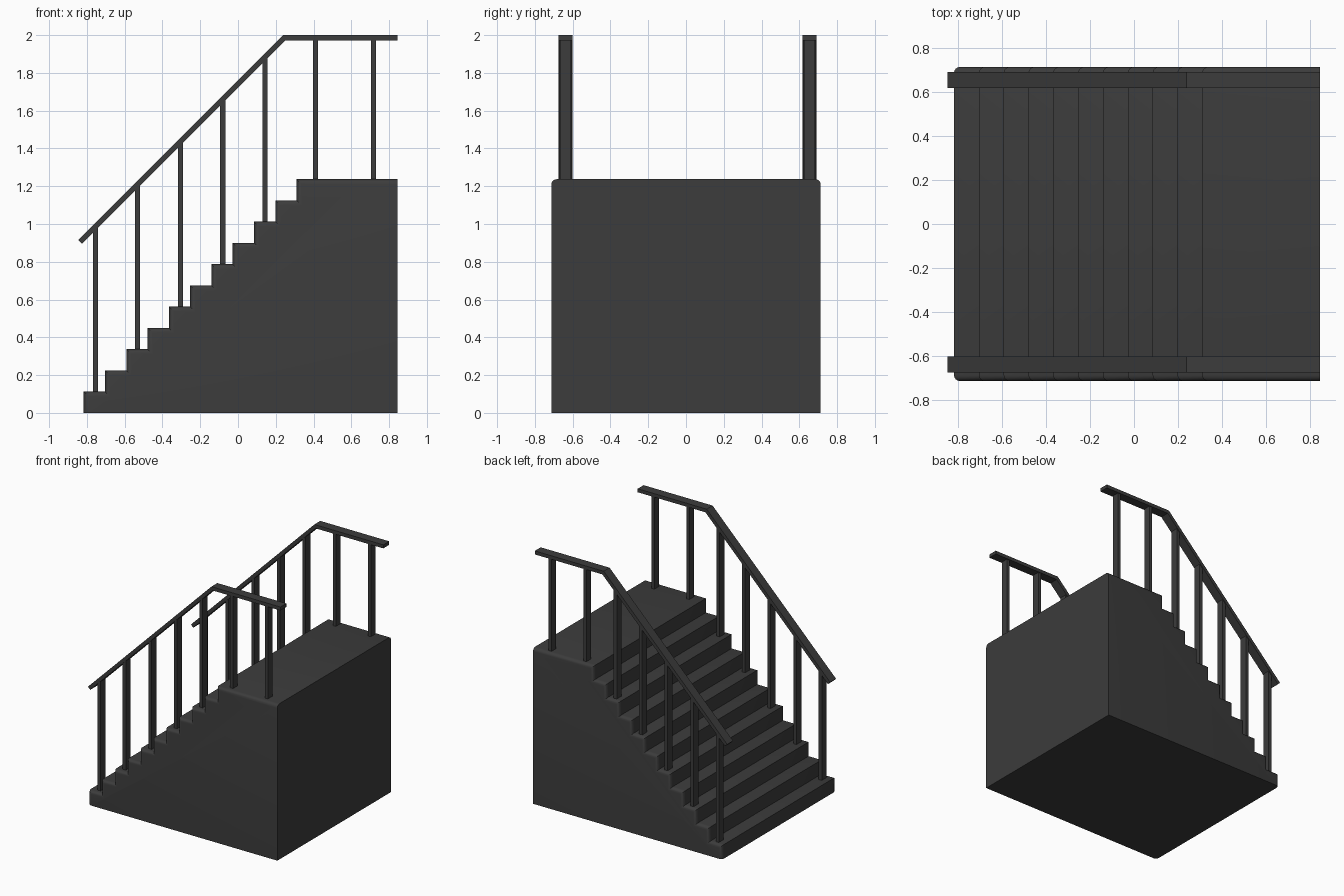
import bpy, bmesh, math
from mathutils import Vector

cube = bpy.data.objects.get("Cube")
if cube:
    bpy.data.objects.remove(cube, do_unlink=True)

mat = bpy.data.materials.new("charcoal_grey")
mat.use_nodes = True
COLOUR = (0.045, 0.045, 0.045, 1)
mat.diffuse_color = COLOUR
mat.node_tree.nodes["Principled BSDF"].inputs["Base Color"].default_value = COLOUR

FRONT, BACK = -0.817, 0.845
STEPS, RUN, HEIGHT = 11, 0.1127, 1.237
RISE = HEIGHT / STEPS
HALF_WIDTH = 0.713


def extrude_profile(name, points, y0, y1, round_edge=None, radius=0.027):
    """Extrude an x-z outline along y; optionally round chosen side edges."""
    bm = bmesh.new()
    face = bm.faces.new([bm.verts.new((x, y0, z)) for x, z in points])
    new = bmesh.ops.extrude_face_region(bm, geom=[face])["geom"]
    for v in new:
        if isinstance(v, bmesh.types.BMVert):
            v.co.y = y1
    bmesh.ops.recalc_face_normals(bm, faces=bm.faces)
    if round_edge:
        edges = [e for e in bm.edges if round_edge(e)]
        bmesh.ops.bevel(bm, geom=edges, offset=radius, segments=4,
                        profile=0.5, affect="EDGES", clamp_overlap=True)
    mesh = bpy.data.meshes.new(name)
    bm.to_mesh(mesh)
    bm.free()
    mesh.materials.append(mat)
    obj = bpy.data.objects.new(name, mesh)
    bpy.context.collection.objects.link(obj)
    return obj


def step_side_edge(e):
    a, b = (v.co for v in e.verts)
    on_side = abs(a.y - b.y) < 1e-5
    at_bottom = max(a.z, b.z) < 1e-5
    at_back = min(a.x, b.x) > BACK - 1e-5
    return on_side and not at_bottom and not at_back


# Solid stair block with a landing
outline = [(BACK, 0), (FRONT, 0)]
for i in range(STEPS):
    x = FRONT + i * RUN
    outline += [(x, i * RISE), (x, (i + 1) * RISE)]
outline.append((BACK, HEIGHT))
outline = list(dict.fromkeys(outline))
stairs = extrude_profile("stair_block", outline, -HALF_WIDTH, HALF_WIDTH, step_side_edge)

bpy.context.view_layer.objects.active = stairs
stairs.select_set(True)
bpy.ops.object.shade_smooth_by_angle(angle=math.radians(35))
stairs.select_set(False)

# Handrail centre line, 45 degree slope and then level
THICK = 0.028
LEVEL = 2 - THICK / 2
BEND = 0.245
LOW = -0.836
bend_shift = THICK / 2 * math.tan(math.radians(22.5))
n = Vector((-1, 1)).normalized() * THICK / 2
low = Vector((LOW, LEVEL - (BEND - LOW)))
rail_outline = [tuple(low + n), (BEND - bend_shift, 2), (BACK, 2),
                (BACK, 2 - THICK), (BEND + bend_shift, 2 - THICK), tuple(low - n)]

POSTS = (-0.754, -0.532, -0.304, -0.081, 0.143, 0.41, 0.717)
POST_HALF = 0.0135

for side, y0, y1 in (("right", -0.675, -0.601), ("left", 0.617, 0.691)):
    extrude_profile(side + "_handrail", rail_outline, y0, y1)
    # Posts run from the tread up into the rail
    for i, x in enumerate(POSTS):
        tread = min(int((x - FRONT) / RUN) + 1, STEPS) * RISE
        a, b = x - POST_HALF, x + POST_HALF
        tops = [LEVEL - max(0, BEND - p) for p in (a, b)]
        extrude_profile(f"{side}_post_{i + 1}",
                        [(a, tread), (b, tread), (b, tops[1]), (a, tops[0])],
                        y0 + 0.007, y1 - 0.007)
